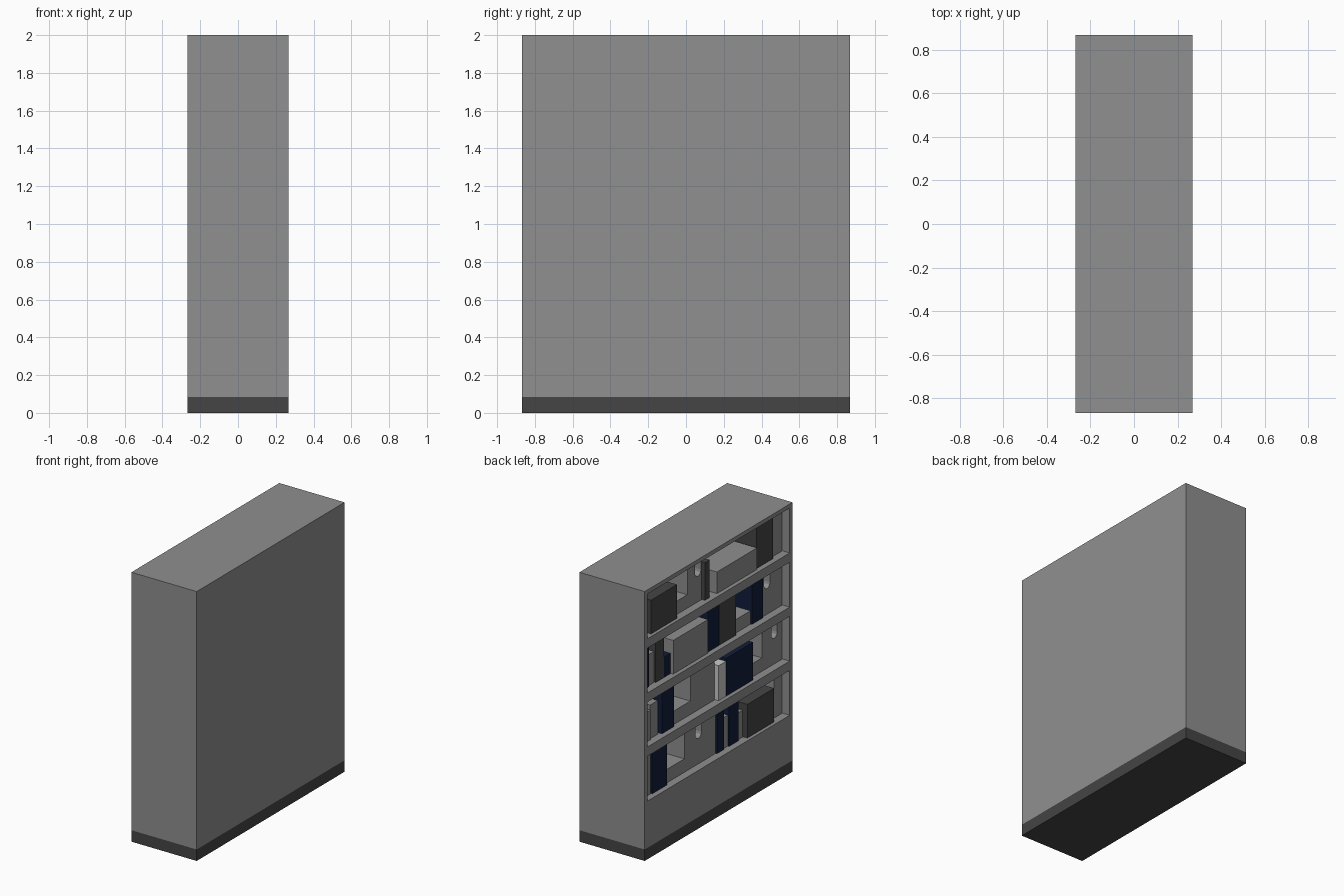
import bpy, bmesh, math

if "Cube" in bpy.data.objects:
    bpy.data.objects.remove(bpy.data.objects["Cube"])

X0, X1, HALF = -0.268, 0.268, 0.867
INNER = 0.033          # side panel thickness
ROOM = 0.333           # clear height of one compartment
FLOORS = [0.432, 0.834, 1.235, 1.637]


def material(name, rgb):
    m = bpy.data.materials.new(name)
    m.diffuse_color = (*rgb, 1)
    m.use_nodes = True
    m.node_tree.nodes["Principled BSDF"].inputs["Base Color"].default_value = m.diffuse_color
    return m


GREY = material("mid_grey", (0.276, 0.276, 0.276))
DARK = material("dark_grey", (0.059, 0.059, 0.059))
NAVY = material("navy", (0.006, 0.012, 0.042))
PALE = material("pale", (0.6, 0.6, 0.6))


def add(name, bm, mat):
    bmesh.ops.recalc_face_normals(bm, faces=bm.faces)
    me = bpy.data.meshes.new(name)
    bm.to_mesh(me)
    bm.free()
    ob = bpy.data.objects.new(name, me)
    bpy.context.collection.objects.link(ob)
    me.materials.append(mat)
    return ob


def box(name, x, y, z, mat=GREY):
    bm = bmesh.new()
    bmesh.ops.create_cube(bm, size=1)
    for v in bm.verts:
        v.co = [r[0] if c < 0 else r[1] for c, r in zip(v.co, (x, y, z))]
    return add(name, bm, mat)


def book(name, floor, d0, d1, h, recess, mat):
    # d is the distance along the shelf from the +y end
    box(name, (X0 + recess, X0 + recess + 0.32), (HALF - d1, HALF - d0),
        (floor, floor + h), mat)


def holder(name, floor, d0, d1, d2, slot=None):
    # file holder: low lip, then a tall part with a round-bottomed finger slot
    low, top, x = floor + 0.1, floor + ROOM - 0.005, X0 + 0.06
    pts = [(d1, floor), (d1, top)]
    if d1 > d0:
        pts = [(d0, floor), (d0, low), (d1, low), (d1, top)]
    if slot:
        r, zc = 0.035, floor + 0.225
        pts.append((slot - r, top))
        pts += [(slot - r * math.cos(a), zc - r * math.sin(a))
                for a in [math.pi * i / 6 for i in range(7)]]
        pts.append((slot + r, top))
    pts += [(d2, top), (d2, floor)]
    bm = bmesh.new()
    f = bm.faces.new([bm.verts.new((x, HALF - d, z)) for d, z in pts])
    res = bmesh.ops.extrude_face_region(bm, geom=[f])
    verts = [g for g in res["geom"] if isinstance(g, bmesh.types.BMVert)]
    bmesh.ops.translate(bm, verts=verts, vec=(0.32, 0, 0))
    add(name, bm, GREY)


# Cabinet carcass
box("plinth", (X0, X1), (-HALF, HALF), (0, 0.085), DARK)
box("base_panel", (X0, X1), (-HALF, HALF), (0.085, FLOORS[0]))
box("back_panel", (X1 - 0.03, X1), (-HALF, HALF), (FLOORS[0], 2))
for side, s in (("left", 1), ("right", -1)):
    box("side_panel_" + side, (X0, X1 - 0.03),
        sorted((s * HALF, s * (HALF - INNER))), (FLOORS[0], 2))
inner = (INNER - HALF, HALF - INNER)
for i, f in enumerate(FLOORS):
    top = FLOORS[i + 1] if i < 3 else 2
    box("shelf_%d" % (i + 1) if i < 3 else "top_panel",
        (X0, X1 - 0.03), inner, (f + ROOM, top))

# Shelf contents: (start, end, height, recess, material)
BOOKS = [
    [(0.04, 0.14, 0.3, 0.05, GREY), (0.145, 0.32, 0.31, 0.04, NAVY),
     (0.92, 1.0, 0.29, 0.05, NAVY), (1.0, 1.06, 0.23, 0.06, GREY),
     (1.06, 1.17, 0.31, 0.05, NAVY), (1.17, 1.235, 0.2, 0.06, GREY),
     (1.24, 1.555, 0.25, 0.025, DARK)],
    [(0.04, 0.14, 0.22, 0.05, GREY), (0.15, 0.24, 0.25, 0.06, GREY),
     (0.26, 0.4, 0.31, 0.04, NAVY), (0.91, 0.995, 0.26, 0.03, PALE),
     (1.0, 1.315, 0.28, 0.03, NAVY)],
    [(0.04, 0.12, 0.29, 0.05, NAVY), (0.125, 0.195, 0.23, 0.06, GREY),
     (0.2, 0.295, 0.31, 0.05, DARK), (0.3, 0.375, 0.15, 0.05, NAVY),
     (0.378, 0.785, 0.25, 0.03, GREY), (0.8, 0.93, 0.3, 0.04, NAVY),
     (0.935, 1.13, 0.31, 0.04, DARK), (1.135, 1.325, 0.1, 0.06, GREY),
     (1.33, 1.46, 0.31, 0.05, NAVY)],
    [(0.04, 0.1, 0.28, 0.06, GREY), (0.11, 0.415, 0.25, 0.025, DARK),
     (0.755, 0.81, 0.28, 0.035, DARK), (0.89, 1.36, 0.16, 0.03, GREY),
     (1.37, 1.56, 0.32, 0.04, DARK)],
]
# File holders: (start, step, end, slot centre)
HOLDERS = [
    [(0.33, 0.55, 0.915, 0.715), (1.6, 1.6, 1.695, None)],
    [(0.405, 0.62, 0.905, None), (1.32, 1.46, 1.695, 1.605)],
    [(1.465, 1.465, 1.695, 1.52)],
    [(0.42, 0.585, 0.753, 0.71), (1.57, 1.57, 1.695, None)],
]
for r, f in enumerate(FLOORS):
    for i, (d0, d1, h, rec, m) in enumerate(BOOKS[r]):
        book("book_%d_%d" % (r + 1, i + 1), f, d0, d1, h, rec, m)
    for i, (d0, d1, d2, slot) in enumerate(HOLDERS[r]):
        holder("file_holder_%d_%d" % (r + 1, i + 1), f, d0, d1, d2, slot)
